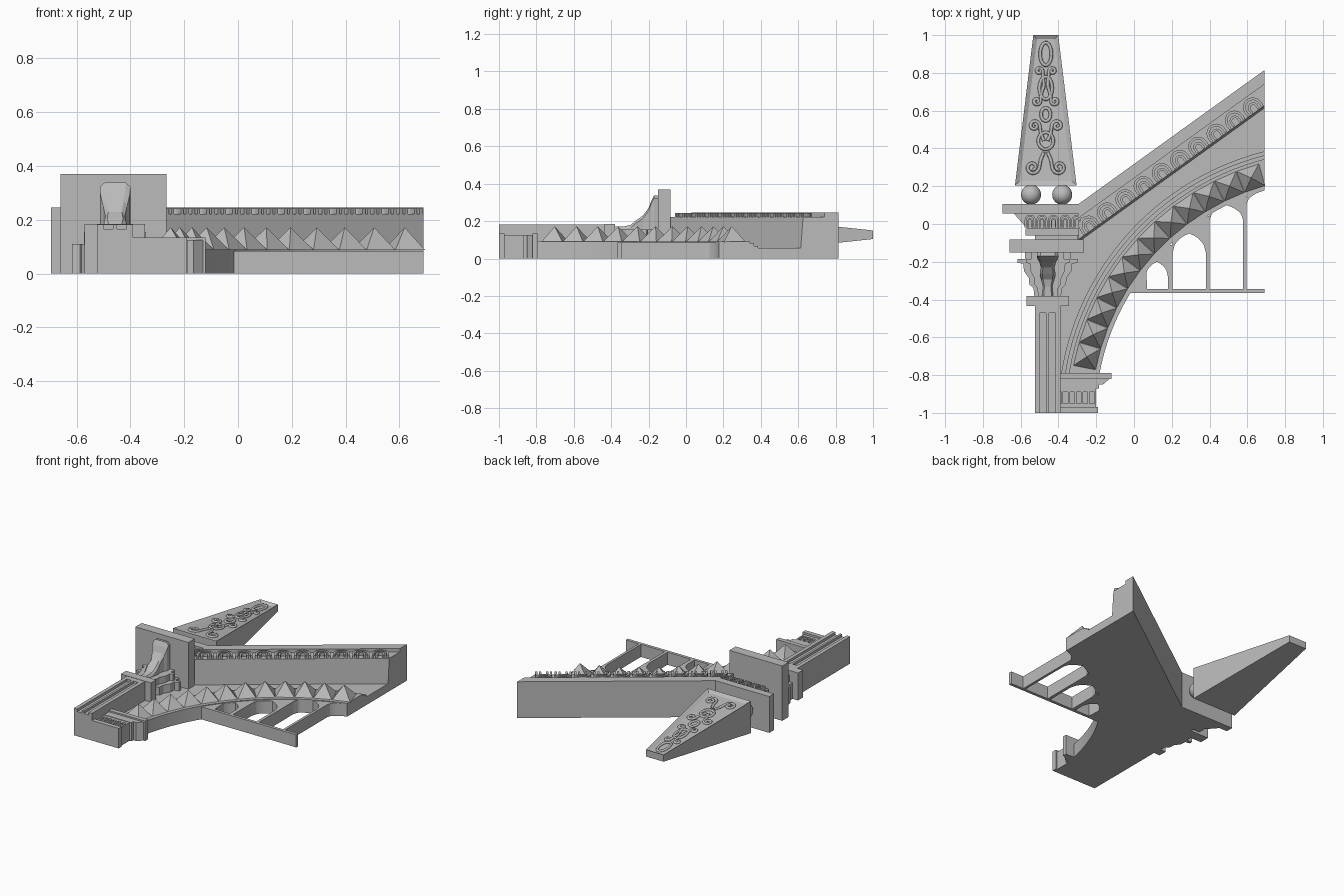
import bpy, bmesh, math
from math import pi, sin, cos, sqrt
from mathutils import Matrix, Vector

cube = bpy.data.objects.get("Cube")
if cube:
    bpy.data.objects.remove(cube)

stone = bpy.data.materials.new("grey_stone")
stone.use_nodes = True
GREY = (0.5, 0.5, 0.5, 1)
stone.diffuse_color = GREY
stone.node_tree.nodes["Principled BSDF"].inputs["Base Color"].default_value = GREY


def finish(name, bm, smooth=False):
    bmesh.ops.recalc_face_normals(bm, faces=bm.faces)
    me = bpy.data.meshes.new(name)
    bm.to_mesh(me)
    bm.free()
    me.materials.append(stone)
    for p in me.polygons:
        p.use_smooth = smooth
    bpy.context.scene.collection.objects.link(bpy.data.objects.new(name, me))


def add_prism(bm, pts, z0, z1, top=None):
    low = [bm.verts.new((x, y, z0)) for x, y in pts]
    high = [bm.verts.new((x, y, z1)) for x, y in (top or pts)]
    n = len(pts)
    bm.faces.new(low[::-1])
    bm.faces.new(high)
    for i in range(n):
        j = (i + 1) % n
        bm.faces.new((low[i], low[j], high[j], high[i]))


def prism(name, pts, z0, z1, top=None):
    bm = bmesh.new()
    add_prism(bm, pts, z0, z1, top)
    finish(name, bm)


def box(name, x0, x1, y0, y1, z1, z0=0):
    prism(name, [(x0, y0), (x1, y0), (x1, y1), (x0, y1)], z0, z1)


# Main arch: concentric rings between the impost and the right edge
CX, CY, RIGHT, FOOT, AXIS = 1.042, -1.017, 0.69, -0.80, -0.457


def arc(r, n=40):
    a0 = pi - math.asin((FOOT - CY) / r)
    a1 = math.acos((RIGHT - CX) / r)
    return [(CX + r * cos(a0 + (a1 - a0) * i / n), CY + r * sin(a0 + (a1 - a0) * i / n))
            for i in range(n + 1)]


def arc_y(x, r=1.25):
    return CY + sqrt(r * r - (x - CX) ** 2)


def ring(name, r0, r1, z1):
    prism(name, arc(r0) + arc(r1)[::-1], 0, z1)


ring("arch_band", 1.245, 1.405, 0.09)
ring("arch_outer_fillet", 1.405, 1.425, 0.08)
ring("arch_outer_bead", 1.425, 1.445, 0.068)

# Pointed studs along the arch
bm = bmesh.new()
STUDS, FIRST, LAST = 12, math.radians(166.3), math.radians(108.5)
step = (FIRST - LAST) / (STUDS - 1)
for i in range(STUDS):
    a = FIRST - i * step
    base = [bm.verts.new((CX + r * cos(b), CY + r * sin(b), 0.088))
            for r, b in ((1.268, a - step / 2), (1.268, a + step / 2),
                         (1.39, a + step / 2), (1.39, a - step / 2))]
    tip = bm.verts.new((CX + 1.33 * cos(a), CY + 1.33 * sin(a), 0.172))
    bm.faces.new(base)
    for j in range(4):
        bm.faces.new((base[j], base[(j + 1) % 4], tip))
finish("arch_studs", bm)

# Recessed spandrel wall
prism("spandrel_wall", [(-0.4, FOOT), (-0.4, -0.02), (-0.295, -0.02), (RIGHT, 0.68)]
      + arc(1.4)[::-1], 0, 0.055)

# Window tracery under the arch
TR = 0.085
box("tracery_sill", -0.015, RIGHT, -0.365, -0.345, TR)
prism("tracery_corner", [(-0.015, -0.36), (0.07, -0.36), (0.065, arc_y(0.065)),
                         (0.025, arc_y(0.025))], 0, TR)
for i, (x0, x1) in enumerate(((0.18, 0.205), (0.38, 0.4), (0.578, 0.595))):
    box(f"tracery_mullion_{i}", x0, x1, -0.36, arc_y(x0), TR)


def bay(name, x0, x1, spring, apex, end):
    n = 16
    xs = [x0 + (end - x0) * i / n for i in range(n + 1)]
    mid, half = (x0 + x1) / 2, (x1 - x0) / 2
    lower = []
    for x in xs:
        t = min(1, abs(x - mid) / half)
        y = spring + (apex - spring) * (sqrt(max(0, 4 - (1 + t) ** 2)) / sqrt(3))
        lower.append((x, min(y, arc_y(x) - 0.004)))
    prism(name, lower + [(x, arc_y(x)) for x in xs[::-1]], 0, TR)


bay("tracery_head_1", 0.062, 0.18, -0.28, -0.2, 0.18)
bay("tracery_head_2", 0.205, 0.38, -0.15, -0.05, 0.38)
bay("tracery_head_3", 0.4, 0.578, 0.02, 0.1, 0.578)
bay("tracery_head_4", 0.595, 0.8, 0.1, 0.18, RIGHT)

# Sloping cornice
X0, SLOPE = -0.295, 0.72


def slope_y(x, drop):
    return 0.105 + SLOPE * (x - X0) - drop


def band(d0, d1):
    return [(X0, slope_y(X0, d1)), (RIGHT, slope_y(RIGHT, d1)),
            (RIGHT, slope_y(RIGHT, d0)), (X0, slope_y(X0, d0))]


prism("cornice_back_band", band(0, 0.075), 0, 0.245)
prism("cornice_body", band(0.07, 0.205), 0, 0.222, band(0.07, 0.188))


# Small raised arches used as cornice ornament
def arch_shape(r, leg, w, n=10):
    def edge(q):
        return [(q, 0)] + [(q * cos(pi * i / n), leg + q * sin(pi * i / n))
                           for i in range(n + 1)] + [(-q, 0)]
    return edge(r) + edge(r - w)[::-1]


def arch_row(name, places, angle, sizes, z0, z1):
    bm = bmesh.new()
    rot = Matrix.Rotation(angle, 2)
    for place in places:
        for r, leg, w in sizes:
            pts = [Vector(place) + rot @ Vector(p) for p in arch_shape(r, leg, w)]
            add_prism(bm, [(min(p.x, RIGHT), p.y) for p in pts], z0, z1)
    finish(name, bm)


spots = [-0.225 + 0.0965 * i for i in range(10)]
arch_row("cornice_arches", [(x, slope_y(x, 0.183)) for x in spots], math.atan(SLOPE),
         ((0.052, 0.025, 0.014), (0.028, 0.022, 0.013)), 0.21, 0.243)

# Cornice return over the pilaster
box("return_top_slab", -0.695, -0.29, 0.055, 0.105, 0.245)
prism("return_flared_band", [(-0.565, -0.025), (-0.29, -0.025), (-0.28, 0.06), (-0.64, 0.06)],
      0, 0.215)
arch_row("return_arches", [(-0.55 + 0.062 * i, -0.018) for i in range(5)], 0,
         ((0.029, 0.038, 0.01), (0.014, 0.034, 0.007)), 0.205, 0.238)
box("return_lower_strip", -0.575, -0.295, -0.06, -0.025, 0.2)
box("return_neck", -0.525, -0.3, -0.1, -0.05, 0.18)

# Large projecting slab and stepped capital
box("capital_slab", -0.66, -0.265, -0.15, -0.083, 0.37)
HALF = ((0.12, -0.145), (0.12, -0.185), (0.16, -0.185), (0.16, -0.205), (0.13, -0.21),
        (0.125, -0.25), (0.1, -0.285), (0.097, -0.32), (0.075, -0.34), (0.07, -0.39))
for name, k, top in (("capital_wide", 1, 0.11), ("capital_narrow", 0.72, 0.155)):
    prism(name, [(AXIS - w * k, y) for w, y in HALF]
          + [(AXIS + w * k, y) for w, y in HALF[::-1]], 0, top)

# Curved console bracket
bm = bmesh.new()
rows = ((-0.148, 0.335, 0.053), (-0.17, 0.338, 0.057), (-0.185, 0.31, 0.055),
        (-0.2, 0.27, 0.045), (-0.23, 0.23, 0.036), (-0.265, 0.205, 0.042),
        (-0.295, 0.18, 0.034), (-0.33, 0.172, 0.024), (-0.385, 0.17, 0.03))
loops = [[bm.verts.new((AXIS + sx * w, y, z)) for sx, z in
          ((-1, 0.08), (-1, top - 0.015), (-0.7, top), (0.7, top), (1, top - 0.015), (1, 0.08))]
         for y, top, w in rows]
for a, b in zip(loops, loops[1:]):
    for j in range(6):
        k = (j + 1) % 6
        bm.faces.new((a[j], a[k], b[k], b[j]))
bm.faces.new(loops[0])
bm.faces.new(loops[-1])
finish("console_bracket", bm)

# Fluted pilaster
box("pilaster_collar", -0.57, -0.345, -0.435, -0.38, 0.185)
box("pilaster_shaft", -0.525, -0.39, -1, -0.43, 0.166)
for i, (x0, x1) in enumerate(((-0.525, -0.5), (-0.465, -0.45), (-0.415, -0.39))):
    box(f"pilaster_fillet_{i}", x0, x1, -1, -0.43, 0.183, 0.16)
box("pilaster_head", -0.525, -0.39, -0.47, -0.43, 0.183, 0.16)

# Impost that carries the arch
box("impost_slab", -0.395, -0.12, -0.82, -0.79, 0.135)
prism("impost_cove", [(-0.395, -0.85), (-0.165, -0.85), (-0.13, -0.82), (-0.395, -0.82)], 0, 0.125)
box("impost_fillet", -0.395, -0.185, -0.87, -0.85, 0.125)
box("impost_block", -0.395, -0.2, -0.975, -0.87, 0.108)
box("impost_base", -0.395, -0.19, -1, -0.97, 0.135)
for i, y in enumerate((-0.97, -0.89)):
    box(f"impost_rail_{i}", -0.39, -0.2, y, y + 0.02, 0.122, 0.1)
for i in range(6):
    x = -0.385 + 0.035 * i
    box(f"impost_bar_{i}", x, x + 0.01, -0.97, -0.87, 0.122, 0.1)

# Obelisk with a recessed panel
MID, BASE_Y = -0.467, 0.205
bm = bmesh.new()
ends = [[bm.verts.new((MID + sx * w, y, 0.127 + sz * h)) for sx, sz in
         ((-1, -1), (1, -1), (1, 1), (-1, 1))]
        for w, y, h in ((0.163, BASE_Y, 0.107), (0.066, 1.0, 0.023))]
bm.faces.new(ends[0])
bm.faces.new(ends[1])
sides = [bm.faces.new((ends[0][j], ends[0][(j + 1) % 4], ends[1][(j + 1) % 4], ends[1][j]))
         for j in range(4)]
bmesh.ops.recalc_face_normals(bm, faces=bm.faces)
bmesh.ops.inset_region(bm, faces=[sides[2]], thickness=0.022, use_even_offset=True)
for v in sides[2].verts:
    v.co.z -= 0.014
finish("obelisk", bm)

# Scrollwork on the obelisk panel, mirrored about its axis
scroll = bpy.data.curves.new("scrollwork", "CURVE")
scroll.dimensions = "3D"
scroll.bevel_depth = 0.009
scroll.bevel_resolution = 1
scroll.use_fill_caps = True


def stroke(pts, closed=False):
    for side in ((1,) if closed else (1, -1)):
        sp = scroll.splines.new("POLY")
        sp.points.add(len(pts) - 1)
        sp.use_cyclic_u = closed
        for p, (x, y) in zip(sp.points, pts):
            p.co = (MID + side * x, y, 0.222 - 0.1057 * (y - BASE_Y), 1)


for y, rx, ry in ((0.9, 0.03, 0.06), (0.72, 0.034, 0.06), (0.58, 0.025, 0.035), (0.44, 0.04, 0.045)):
    stroke([(rx * cos(t * pi / 9), y + ry * sin(t * pi / 9)) for t in range(18)], True)
for x, y, r, turn in ((0.07, 0.3, 0.036, 1), (0.06, 0.52, 0.028, -1), (0.048, 0.65, 0.02, 1),
                      (0.035, 0.81, 0.018, -1)):
    curl = [(x + r * (1 - 0.7 * t / 20) * cos(pi + turn * 2.6 * pi * t / 20),
             y + r * (1 - 0.7 * t / 20) * sin(pi + turn * 2.6 * pi * t / 20)) for t in range(21)]
    stroke([(0.01, y + turn * 0.08), (x - r * 1.2, y + turn * 0.04)] + curl)
scroll.materials.append(stone)
bpy.context.scene.collection.objects.link(bpy.data.objects.new("obelisk_scrollwork", scroll))

# Balls under the obelisk
for side, x in (("right", -0.545), ("left", -0.38)):
    bm = bmesh.new()
    bmesh.ops.create_uvsphere(bm, u_segments=24, v_segments=14, radius=0.053,
                              matrix=Matrix.Translation((x, 0.155, 0.127)))
    finish(f"obelisk_ball_{side}", bm, True)
